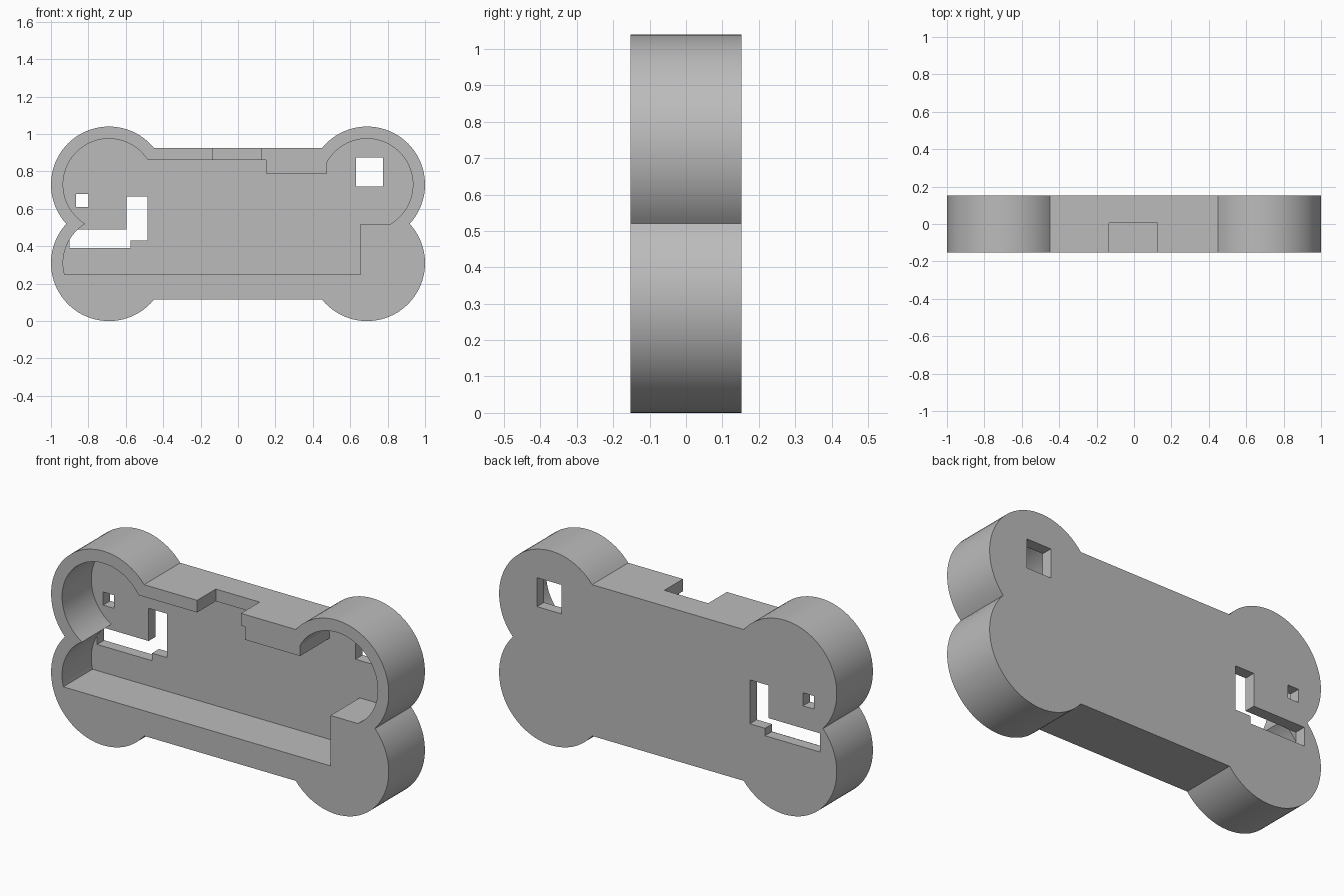
import bpy, bmesh
from math import sin, cos, asin, sqrt, pi

if "Cube" in bpy.data.objects:
    bpy.data.objects.remove(bpy.data.objects["Cube"])

CX, TOP, LOW = 0.69, 0.73, 0.31      # lobe centres
FRONT, FLOOR, BACK = -0.153, 0.094, 0.153
MID = (TOP + LOW) / 2

grey = bpy.data.materials.new("plain_grey")
grey.use_nodes = True
colour = (0.5, 0.5, 0.5, 1)
grey.diffuse_color = colour
grey.node_tree.nodes["Principled BSDF"].inputs["Base Color"].default_value = colour


def left_lobe(cz, r, z0, z1, n=40):
    """Arc on the -x side; z0 is the inner end if it lies beyond the lobe centre line."""
    def angle(z, inner):
        a = asin((z - cz) / r)
        return a if inner else pi - a
    a0, a1 = angle(z0, z0 > cz + 0.1), angle(z1, False)
    return [(-CX + r * cos(a0 + (a1 - a0) * i / n),
             cz + r * sin(a0 + (a1 - a0) * i / n)) for i in range(n + 1)]


def mirror_x(pts):
    return [(-x, z) for x, z in reversed(pts)]


def mirror_z(pts):
    return [(x, 2 * MID - z) for x, z in reversed(pts)]


def box(x0, x1, z0, z1):
    return [(x0, z0), (x1, z0), (x1, z1), (x0, z1)]


def prism(name, profile, y0, y1):
    """Extrude an (x, z) outline from y0 to y1."""
    bm = bmesh.new()
    face = bm.faces.new([bm.verts.new((x, y0, z)) for x, z in profile])
    side = bmesh.ops.extrude_face_region(bm, geom=[face])["geom"]
    verts = [v for v in side if isinstance(v, bmesh.types.BMVert)]
    bmesh.ops.translate(bm, verts=verts, vec=(0, y1 - y0, 0))
    bmesh.ops.recalc_face_normals(bm, faces=bm.faces)
    mesh = bpy.data.meshes.new(name)
    bm.to_mesh(mesh)
    bm.free()
    mesh.materials.append(grey)
    obj = bpy.data.objects.new(name, mesh)
    bpy.context.collection.objects.link(obj)
    return obj


# Bone-shaped outer block
upper = left_lobe(TOP, 0.31, 0.925, MID)
half = upper + mirror_z(upper)[1:]
case = prism("bone_case", half + mirror_x(half), FRONT, BACK)

# Cavity outline: two left lobes, a lower right step, a right lobe, an upper step
R = 0.245
inner_upper = left_lobe(TOP, R, 0.86, MID)
inner_lower = left_lobe(LOW, R, 0.25, 0.25)[:1]
a_start = pi - asin((MID - LOW) / R)
a_end = pi + asin((LOW - 0.25) / R)
inner_lower = [(-CX + R * cos(a_start + (a_end - a_start) * i / 24),
                LOW + R * sin(a_start + (a_end - a_start) * i / 24)) for i in range(1, 25)]
step_x = 0.475
step_z = TOP + sqrt(R * R - (CX - step_x) ** 2)
inner_right = mirror_x(left_lobe(TOP, R, step_z, MID))
cavity = (inner_upper + inner_lower + [(0.655, 0.25), (0.655, MID)] + inner_right
          + [(step_x, 0.79), (0.15, 0.79), (0.15, 0.86)])

# Openings through the back wall
corner_slot = [(-0.90, 0.39), (-0.575, 0.39), (-0.575, 0.43), (-0.485, 0.43),
               (-0.485, 0.665), (-0.595, 0.665), (-0.595, 0.49), (-0.90, 0.49)]
cutters = [
    prism("cavity_cutter", cavity, FRONT - 0.1, FLOOR),
    prism("top_notch_cutter", box(-0.135, 0.125, 0.8, 1.0), FRONT - 0.1, 0.005),
    prism("square_window_cutter", box(0.63, 0.775, 0.72, 0.875), FLOOR - 0.001, BACK + 0.1),
    prism("small_window_cutter", box(-0.865, -0.80, 0.61, 0.68), FLOOR - 0.001, BACK + 0.1),
    prism("corner_slot_cutter", corner_slot, FLOOR - 0.001, BACK + 0.1),
]

bpy.ops.object.select_all(action="DESELECT")
case.select_set(True)
bpy.context.view_layer.objects.active = case
for cutter in cutters:
    cut = case.modifiers.new(cutter.name, "BOOLEAN")
    cut.operation, cut.solver, cut.object = "DIFFERENCE", "EXACT", cutter
    bpy.ops.object.modifier_apply(modifier=cut.name)
    bpy.data.objects.remove(cutter)

bpy.ops.object.shade_smooth_by_angle(angle=pi / 6)
